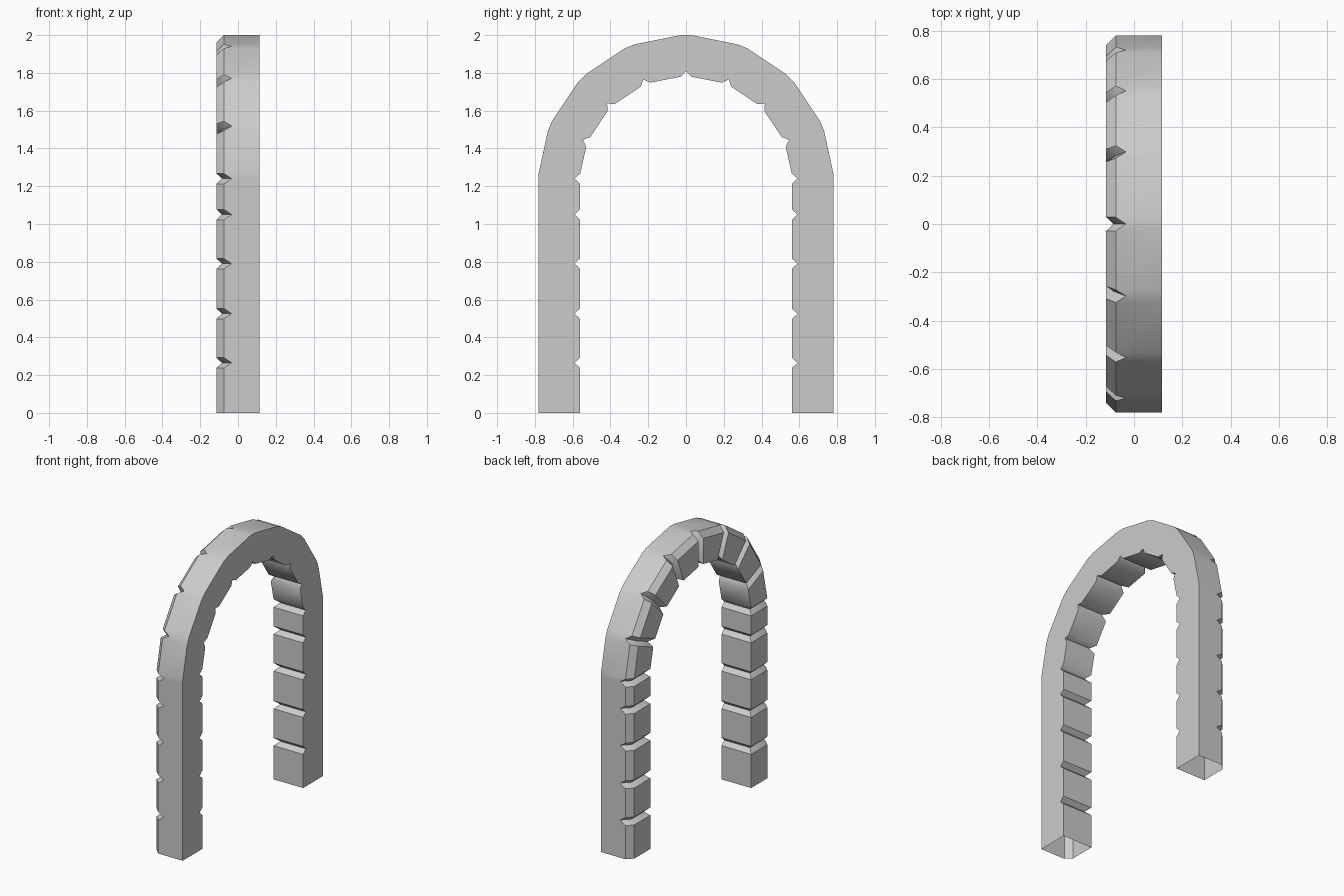
import bpy, bmesh
from math import radians, sin, cos

if "Cube" in bpy.data.objects:
    bpy.data.objects.remove(bpy.data.objects["Cube"])

R, CZ = 0.78, 1.22          # outer radius and centre height of the arch
GAP = 0.028                 # half width of a joint groove

# cross-sections as (x, depth inward from the outer side)
block = [(0.115, 0), (-0.075, 0), (-0.115, 0.04), (-0.115, 0.22), (0.115, 0.22)]
groove = [(0.115, 0), (-0.033, 0), (-0.085, 0.052), (-0.085, 0.19), (0.115, 0.19)]

# joints of one side: leg joints by height, then arch joints by angle
joints = [(0.0, z) for z in (0.265, 0.525, 0.79, 1.05, 1.24)]
joints += [(radians(22.5 * k), CZ) for k in range(1, 4)]

# stations: (section, angle, base height, shift along the path)
half = [(block, 0.0, 0.0, 0.0)]
for a, z in joints:
    half += [(block, a, z, -GAP), (groove, a, z, 0.0), (block, a, z, GAP)]
top = radians(90)
half.append((block, top, CZ, -GAP))

bm = bmesh.new()


def ring(station, side):
    section, a, z, s = station
    return [bm.verts.new((x,
                          side * ((R - d) * cos(a) - s * sin(a)),
                          z + (R - d) * sin(a) + s * cos(a)))
            for x, d in section]


# sweep up one leg, over the crown groove and down the other leg
rings = [ring(h, 1) for h in half]
rings.append(ring((groove, top, CZ, 0.0), 1))
rings += [ring(h, -1) for h in reversed(half)]
for p, q in zip(rings, rings[1:]):
    for i in range(5):
        j = (i + 1) % 5
        bm.faces.new((p[i], p[j], q[j], q[i]))
bmesh.ops.recalc_face_normals(bm, faces=bm.faces)

# make sure the open-ended shell faces outward (back side points to +x)
bm.normal_update()
back = max(bm.faces, key=lambda f: f.calc_center_median().x)
if back.normal.x < 0:
    bmesh.ops.reverse_faces(bm, faces=bm.faces)

# stone arch object
mesh = bpy.data.meshes.new("stone_arch")
bm.to_mesh(mesh)
bm.free()
arch = bpy.data.objects.new("stone_arch", mesh)
bpy.context.collection.objects.link(arch)
bpy.context.view_layer.objects.active = arch
arch.select_set(True)
bpy.ops.object.shade_smooth_by_angle(angle=radians(40))
